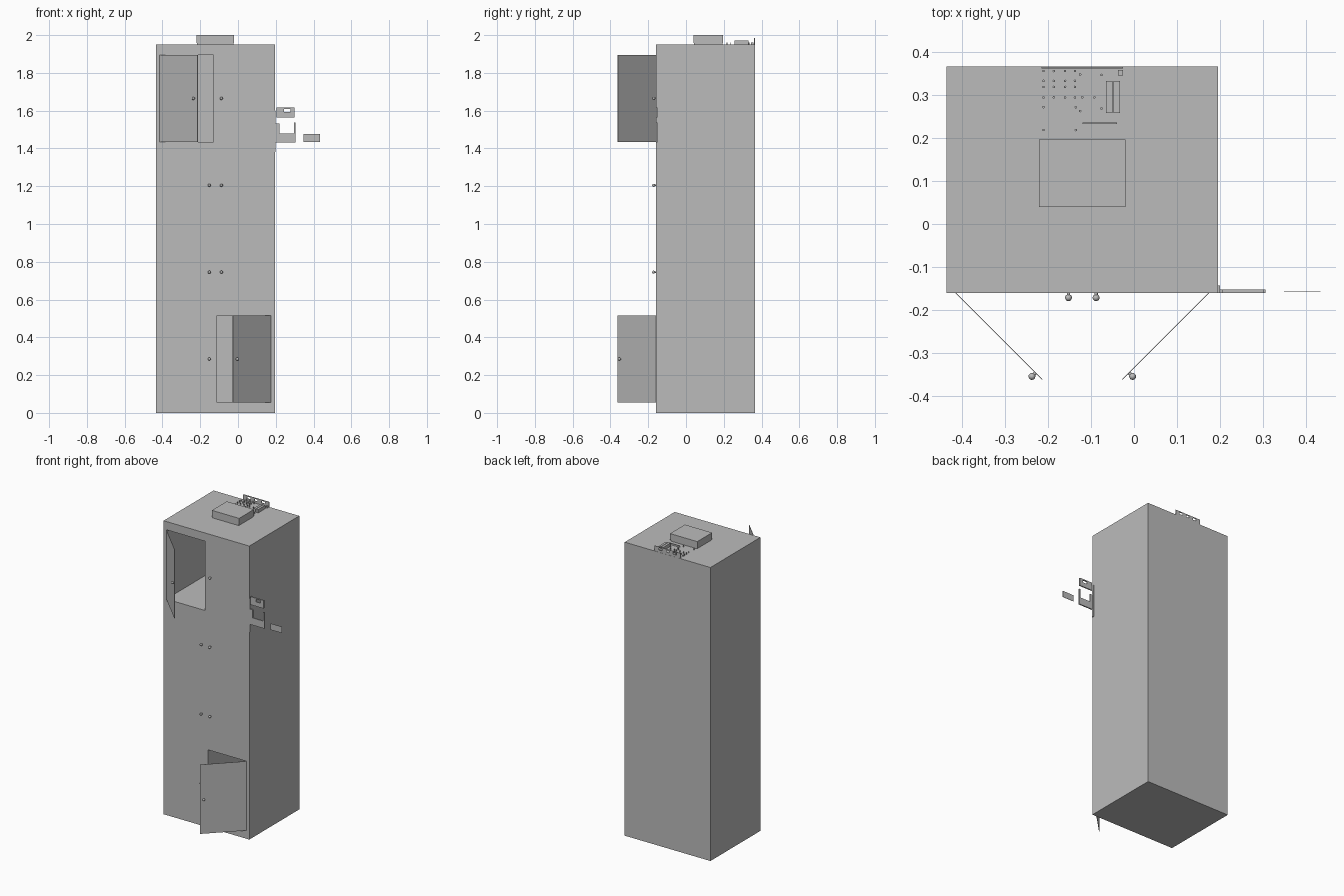
import bpy, bmesh
from math import radians
from mathutils import Vector, Matrix

old = bpy.data.objects.get("Cube")
if old:
    bpy.data.objects.remove(old, do_unlink=True)

# One flat colour
grey = bpy.data.materials.new("light_grey")
grey.use_nodes = True
grey.diffuse_color = (0.5, 0.5, 0.5, 1)
grey.node_tree.nodes["Principled BSDF"].inputs["Base Color"].default_value = (0.5, 0.5, 0.5, 1)


def finish(name, bm):
    bmesh.ops.recalc_face_normals(bm, faces=bm.faces)
    mesh = bpy.data.meshes.new(name)
    bm.to_mesh(mesh)
    bm.free()
    mesh.materials.append(grey)
    obj = bpy.data.objects.new(name, mesh)
    bpy.context.collection.objects.link(obj)
    return obj


def add_box(bm, x, y, z):
    size = Vector((x[1] - x[0], y[1] - y[0], z[1] - z[0]))
    mid = Vector((x[0] + x[1], y[0] + y[1], z[0] + z[1])) / 2
    matrix = Matrix.Translation(mid) @ Matrix.Diagonal((*size, 1))
    bmesh.ops.create_cube(bm, size=1, matrix=matrix)


def boxes(name, *parts):
    bm = bmesh.new()
    for part in parts:
        add_box(bm, *part)
    return finish(name, bm)


FRONT, BACK, TOP = -0.16, 0.365, 1.95
COLUMNS = [(-0.415, -0.13), (-0.11, 0.175)]
ROW, FLOOR = 0.46, 0.055
OPEN = {(0, 3), (1, 0)}


def row_span(row):
    return FLOOR + row * ROW, FLOOR + (row + 1) * ROW


# Cabinet with two hollow compartments
bm = bmesh.new()
add_box(bm, (-0.435, 0.195), (FRONT, BACK), (0, TOP))
for col, row in OPEN:
    for axis, span in (((1, 0, 0), COLUMNS[col]), ((0, 0, 1), row_span(row))):
        for d in span:
            bmesh.ops.bisect_plane(bm, geom=bm.verts[:] + bm.edges[:] + bm.faces[:],
                                   plane_co=Vector(axis) * d, plane_no=axis)
for col, row in OPEN:
    x, z = COLUMNS[col], row_span(row)
    panel = [f for f in bm.faces if f.normal.y < -0.9
             and x[0] < f.calc_center_median().x < x[1]
             and z[0] < f.calc_center_median().z < z[1]]
    made = bmesh.ops.extrude_face_region(bm, geom=panel)["geom"]
    bmesh.ops.translate(bm, vec=(0, 0.5, 0),
                        verts=[v for v in made if isinstance(v, bmesh.types.BMVert)])
    bmesh.ops.delete(bm, geom=[f for f in panel if f.is_valid], context="FACES")
finish("cabinet", bm)


# Round knob on a short stem, pointing to -y from the origin
def knob(name, matrix):
    bm = bmesh.new()
    bmesh.ops.create_uvsphere(bm, u_segments=16, v_segments=8, radius=0.008,
                              matrix=Matrix.Translation((0, -0.011, 0)))
    bmesh.ops.create_cone(bm, cap_ends=True, segments=12, radius1=0.004, radius2=0.004, depth=0.01,
                          matrix=Matrix.Translation((0, -0.004, 0)) @ Matrix.Rotation(radians(90), 4, "X"))
    for f in bm.faces:
        f.smooth = len(f.verts) < 5
    obj = finish(name, bm)
    obj.matrix_world = matrix


# Knobs, and the two doors that stand open
for col, x in enumerate(COLUMNS):
    side = 1 if col == 0 else -1
    hinge = x[0] if col == 0 else x[1]
    for row in range(4):
        z = row_span(row)
        place = Matrix.Translation((hinge, FRONT, 0))
        if (col, row) in OPEN:
            place = place @ Matrix.Rotation(radians(-45 * side), 4, "Z")
            span = sorted((0, side * 0.285))
            door = boxes(f"open_door_{row}", (span, (0, 0.002), z))
            door.matrix_world = place
        knob(f"knob_{col}_{row}", place @ Matrix.Translation((side * 0.263, 0, z[0] + ROW / 2)))

# Control box on the roof
boxes("roof_box", ((-0.216, -0.024), (0.042, 0.193), (TOP, 1.957)),
      ((-0.22, -0.02), (0.04, 0.196), (1.957, 2)))

# Slotted bracket standing along the rear roof edge
boxes("rear_bracket", ((-0.215, -0.025), (0.361, 0.364), (TOP, 1.965)),
      *[((x, x + 0.03), (0.361, 0.364), (1.965, 1.978)) for x in (-0.215, -0.16, -0.11, -0.055)],
      ((-0.215, -0.025), (0.361, 0.364), (1.978, 1.985)))

# Roof electronics: connector, strip, small stud and pins
boxes("connector", ((-0.065, -0.05), (0.257, 0.332), (TOP, 1.972)),
      ((-0.047, -0.032), (0.257, 0.332), (TOP, 1.972)))
boxes("contact_strip", ((-0.12, -0.04), (0.232, 0.236), (TOP, 1.96)))
boxes("stud", ((-0.037, -0.026), (0.345, 0.357), (TOP, 1.96)))
pins = [(x, y) for x in (-0.21, -0.186, -0.16, -0.137) for y in (0.294, 0.318, 0.332, 0.355)]
pins += [(x, y) for x in (-0.21, -0.135) for y in (0.218, 0.271)]
pins += [(-0.125, 0.347), (-0.125, 0.262), (-0.12, 0.294), (-0.092, 0.294), (-0.075, 0.268), (-0.075, 0.346)]
bm = bmesh.new()
for x, y in pins:
    bmesh.ops.create_cone(bm, cap_ends=True, segments=8, radius1=0.003, radius2=0.003, depth=0.012,
                          matrix=Matrix.Translation((x, y, TOP + 0.006)))
finish("pins", bm)

# Latch plates beside the cabinet
Y = (-0.16, -0.152)
boxes("latch_mount", ((0.195, 0.199), (-0.16, -0.143), (1.38, 1.6)))
boxes("upper_latch", ((0.204, 0.3), Y, (1.563, 1.592)), ((0.204, 0.243), Y, (1.592, 1.61)),
      ((0.277, 0.3), Y, (1.592, 1.61)), ((0.204, 0.3), Y, (1.61, 1.616)))
boxes("lower_latch", ((0.198, 0.305), Y, (1.431, 1.479)), ((0.198, 0.219), Y, (1.479, 1.532)),
      ((0.296, 0.305), Y, (1.479, 1.537)))
boxes("loose_plate", ((0.348, 0.433), (-0.157, -0.155), (1.434, 1.476)))
